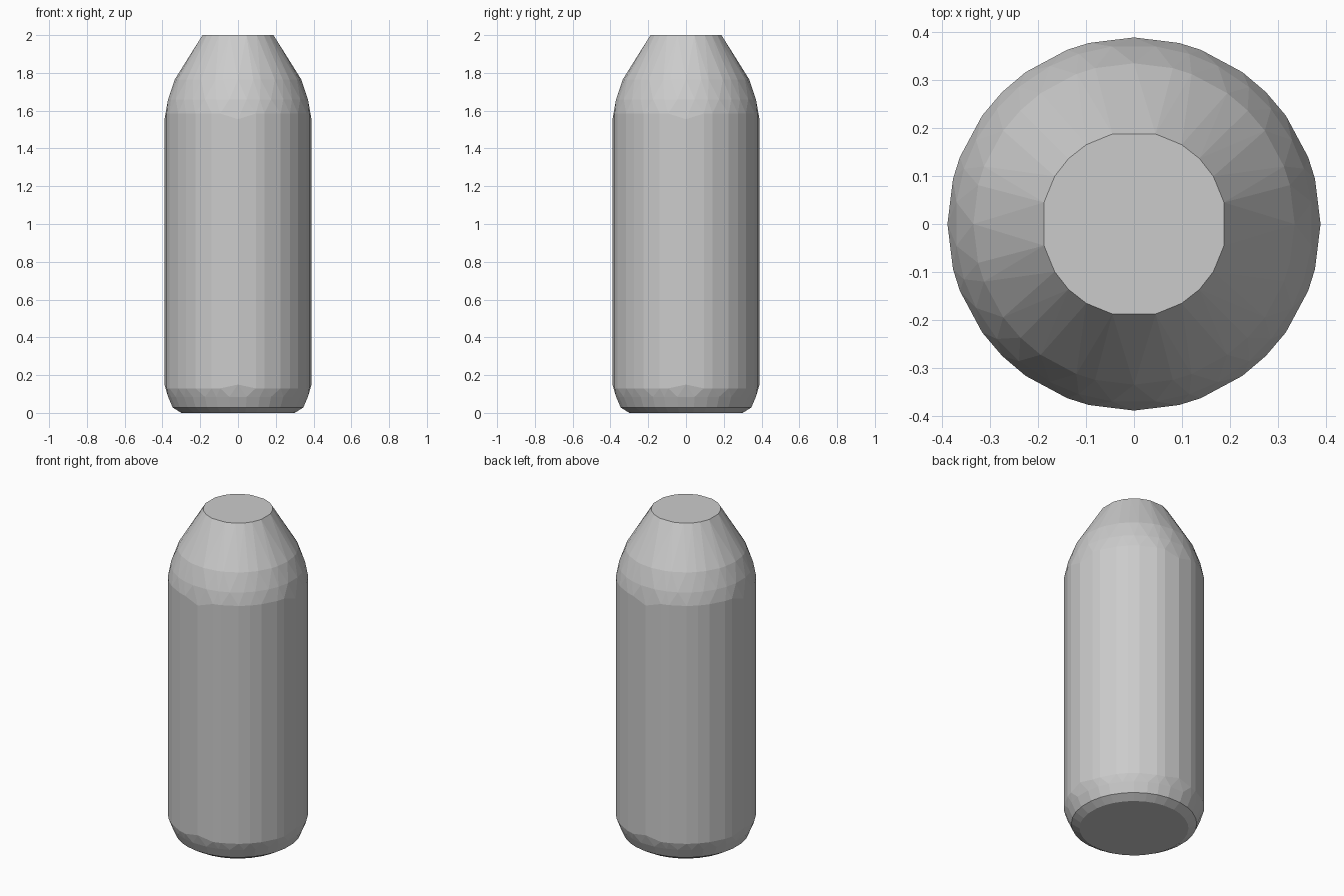
import bpy, bmesh
from math import cos, sin, radians

cube = bpy.data.objects.get("Cube")
if cube:
    bpy.data.objects.remove(cube, do_unlink=True)

# Single grey material
grey = bpy.data.materials.new("plain_grey")
grey.use_nodes = True
colour = (0.6, 0.6, 0.6, 1)
grey.diffuse_color = colour
grey.node_tree.nodes["Principled BSDF"].inputs["Base Color"].default_value = colour


def ring(bm, radius, z, quarter, stagger=0.0):
    """Ring of points repeated each quarter turn; stagger shifts all but the axis points."""
    for turn in range(0, 360, 90):
        for step in quarter:
            a = radians(turn + step)
            height = z + (stagger if step else 0)
            bm.verts.new((radius * cos(a), radius * sin(a), height))


# Uneven facet spacing of the body, the shoulder and the cap
body_steps = (0, 14, 21, 35.5, 45, 54.5, 69, 76)
mid_steps = (7, 18, 28, 40, 50, 62, 72, 83)
cap_steps = (13.5, 31, 45, 59, 76.5)

bm = bmesh.new()
# Rounded base
ring(bm, 0.302, 0.0, mid_steps)
ring(bm, 0.348, 0.028, mid_steps)
ring(bm, 0.373, 0.085, mid_steps)
# Straight wall
ring(bm, 0.389, 0.15, body_steps, -0.02)
ring(bm, 0.389, 1.555, body_steps, 0.03)
# Curved shoulder and tapered neck
ring(bm, 0.373, 1.66, mid_steps)
ring(bm, 0.335, 1.765, body_steps)
ring(bm, 0.193, 2.0, cap_steps)

# Faceted skin over the rings
hull = bmesh.ops.convex_hull(bm, input=bm.verts[:])
loose = [v for v in bm.verts if not v.link_faces]
bmesh.ops.delete(bm, geom=loose, context='VERTS')
bmesh.ops.dissolve_limit(bm, angle_limit=radians(0.5), verts=bm.verts[:], edges=bm.edges[:])
bmesh.ops.recalc_face_normals(bm, faces=bm.faces[:])

mesh = bpy.data.meshes.new("bottle_body")
bm.to_mesh(mesh)
bm.free()
mesh.materials.append(grey)
body = bpy.data.objects.new("bottle_body", mesh)
bpy.context.collection.objects.link(body)
